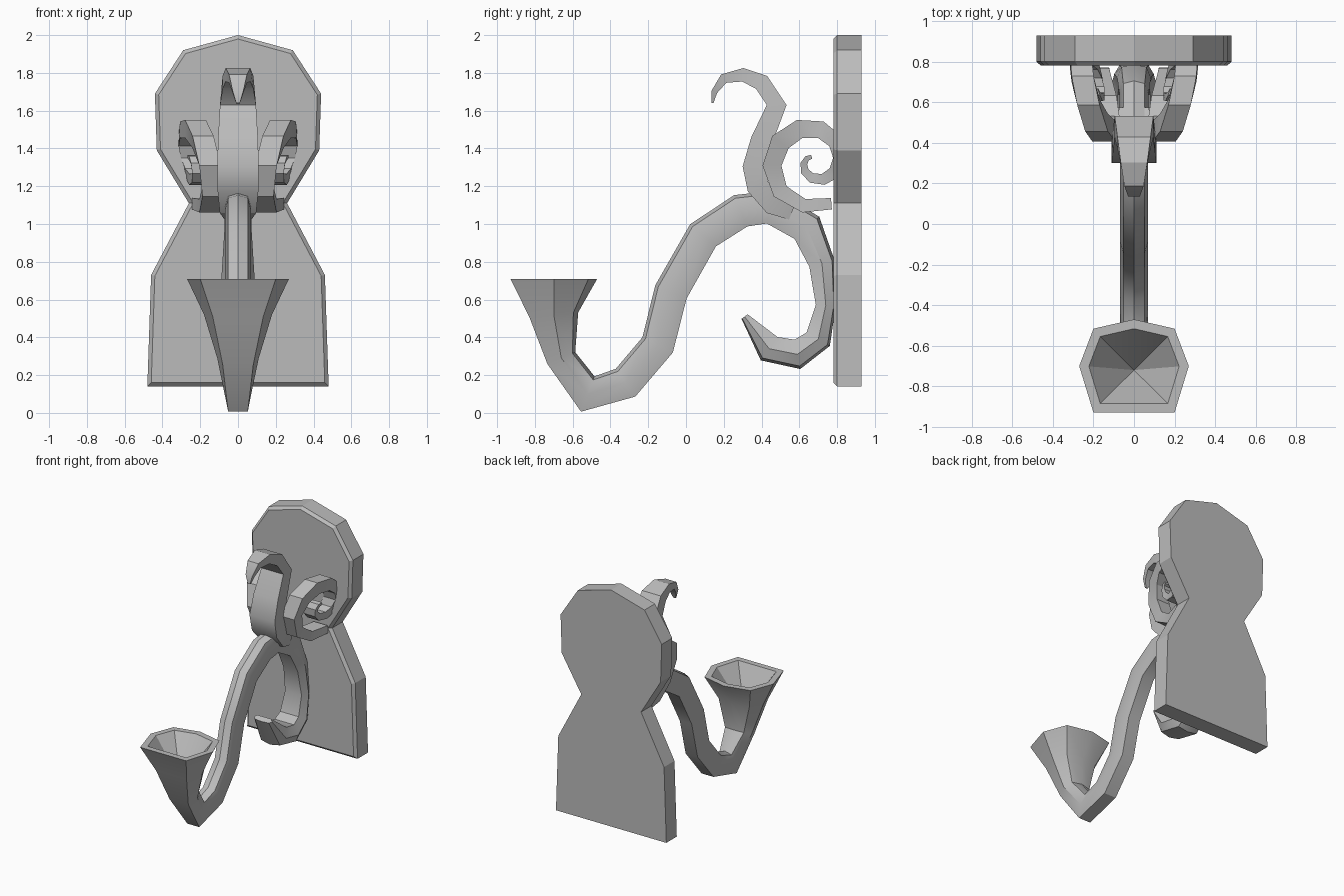
import bpy
import bmesh
import math
from mathutils import Vector

default_cube = bpy.data.objects.get("Cube")
if default_cube:
    bpy.data.objects.remove(default_cube, do_unlink=True)

metal = bpy.data.materials.new("plain grey")
metal.use_nodes = True
grey = (.5, .5, .5, 1)
metal.diffuse_color = grey
metal.node_tree.nodes["Principled BSDF"].inputs["Base Color"].default_value = grey


def loft(sections):
    """Skin a row of equal closed sections and cap both ends."""
    bm = bmesh.new()
    rings = [[bm.verts.new(point) for point in section] for section in sections]
    for ring, following in zip(rings, rings[1:]):
        for i in range(len(ring)):
            j = (i + 1) % len(ring)
            bm.faces.new((ring[i], ring[j], following[j], following[i]))
    first_cap = bm.faces.new(rings[0])
    last_cap = bm.faces.new(rings[-1])
    bmesh.ops.recalc_face_normals(bm, faces=bm.faces[:])
    return bm, first_cap, last_cap


def sweep(shape, path):
    """Loft a shape along (y, z, half thickness, near x, far x) stations."""
    centres = [Vector(station[:2]) for station in path]
    sections = []
    for i, (y, z, thickness, near, far) in enumerate(path):
        before = centres[max(i - 1, 0)]
        after = centres[min(i + 1, len(path) - 1)]
        along = (after - before).normalized()
        middle, reach = (near + far) / 2, (far - near) / 2
        sections.append([(middle + reach * u,
                          y + along.y * thickness * v,
                          z - along.x * thickness * v) for u, v in shape])
    return loft(sections)


def finish(bm, name, smooth=True):
    mesh = bpy.data.meshes.new(name)
    bm.to_mesh(mesh)
    bm.free()
    mesh.materials.append(metal)
    obj = bpy.data.objects.new(name, mesh)
    bpy.context.collection.objects.link(obj)
    if smooth:
        bpy.ops.object.select_all(action='DESELECT')
        obj.select_set(True)
        bpy.context.view_layer.objects.active = obj
        bpy.ops.object.shade_smooth_by_angle(angle=math.radians(30))


rectangle = [(-1, -1), (1, -1), (1, 1), (-1, 1)]
half_tube = [(.74, 1), (1, 0), (.74, -.8)]
tube = half_tube + [(0, -1)] + [(-u, v) for u, v in reversed(half_tube)]

# Wall plate: keyhole outline with a chamfered front
half_outline = [(.29, 1.92), (.44, 1.69), (.43, 1.39),
                (.26, 1.11), (.46, .73), (.48, .14)]
outline = [(0, 2)] + half_outline + [(-x, z) for x, z in reversed(half_outline)]
plate, back, front = loft([[(x, y, z) for x, z in outline] for y in (.93, .8)])
bmesh.ops.inset_region(plate, faces=[front], thickness=.02, depth=.02,
                       use_even_offset=True)
finish(plate, "wall_plate", smooth=False)

# Cup and arm: one tube flared at the lip, slender on the arch, broad at the tail
cup = [(-.7, .71, .23, .27), (-.7, .52, .13, .18),
       (-.66, .29, .08, .11), (-.52, .1, .1, .07)]
arch = [(-.32, .16), (-.15, .36), (-.08, .64), (.09, .94), (.29, 1.07), (.45, 1.09)]
tail = [(.64, .98), (.72, .79), (.74, .57), (.7, .39), (.59, .31), (.44, .34)]
stations = cup + [(y, z, .09, .07) for y, z in arch]
stations += [(y, z, .05 + abs(z - .6) / 10, .07 + (1 - z) / 16) for y, z in tail]
stations.append((.31, .51, .02, .08))
arm, cup_mouth, tail_end = sweep(tube, [(y, z, t, -w, w) for y, z, t, w in stations])

# Hollow of the cup: lip, then facets meeting at a point
bmesh.ops.inset_region(arm, faces=[cup_mouth], thickness=.045, use_even_offset=True)
hollow = bmesh.ops.poke(arm, faces=[cup_mouth])
hollow["verts"][0].co = (0, -.72, .42)
finish(arm, "arm_and_cup")

# Central leaf: swells above its root, then tapers as it rolls forward
leaf_line = [(.56, 1.06), (.46, 1.1), (.38, 1.2), (.36, 1.3), (.4, 1.44), (.48, 1.63),
             (.4, 1.75), (.3, 1.79), (.2, 1.77), (.15, 1.7), (.14, 1.64)]
leaf_path = []
for i, (y, z) in enumerate(leaf_line):
    progress = (i + 1) / len(leaf_line)
    width = .01 + .1 * math.sin(math.pi * progress ** .65)
    leaf_path.append((y, z, .55 * width, -width, width))
finish(sweep(rectangle, leaf_path)[0], "central_leaf")

# Side scrolls: tightening spirals that flare outward toward the plate
turns, steps = 1.48, 15
for side, sign in (("left", 1), ("right", -1)):
    scroll_path = []
    for i in range(steps + 1):
        progress = i / steps
        angle = -math.radians(68) - math.tau * turns * progress
        radius = min(.24, .03 + .25 * (1 - progress) ** 1.1)
        dy, dz = radius * math.cos(angle), radius * math.sin(angle)
        thickness = min(.03 + progress / 10, .01 + .06 * (1 - progress))
        far = .265 + dy / 4 + dz / 5
        near = far - .12 + .03 * progress
        scroll_path.append((.68 + dy, 1.33 + dz, thickness, sign * near, sign * far))
    finish(sweep(rectangle, scroll_path)[0], side + "_scroll")
